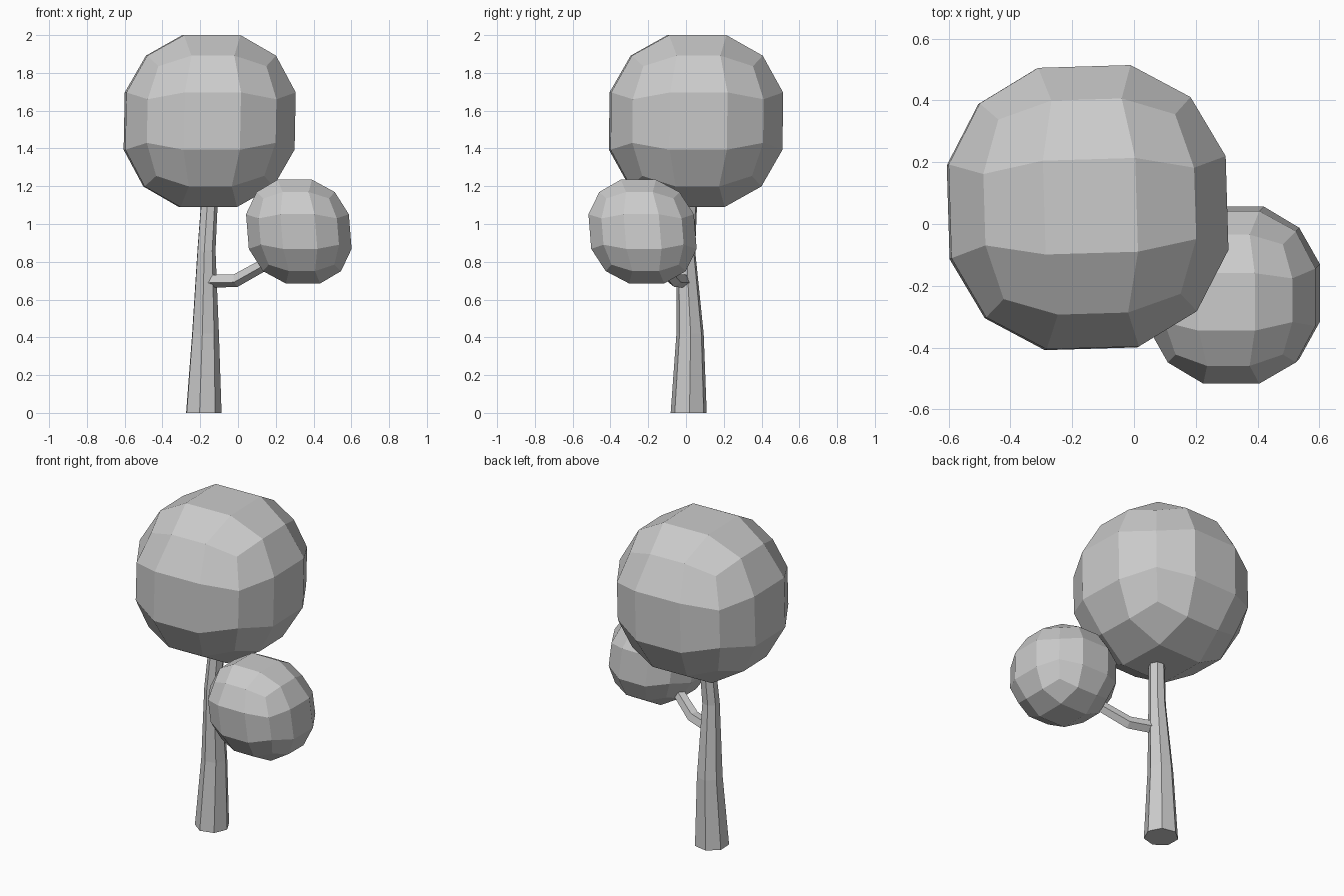
import bpy, bmesh, math
from mathutils import Vector

if "Cube" in bpy.data.objects:
    bpy.data.objects.remove(bpy.data.objects["Cube"])


def finish(name, bm):
    bmesh.ops.recalc_face_normals(bm, faces=bm.faces[:])
    mesh = bpy.data.meshes.new(name)
    bm.to_mesh(mesh)
    bm.free()
    obj = bpy.data.objects.new(name, mesh)
    bpy.context.collection.objects.link(obj)
    return obj


def leaf_ball(name, center, half, shear, twist=0.0):
    """Cube with 3x3 faces per side, rounded to a ball and slightly skewed."""
    bm = bmesh.new()
    bmesh.ops.create_cube(bm, size=2)
    bmesh.ops.subdivide_edges(bm, edges=bm.edges[:], cuts=2, use_grid_fill=True)
    for v in bm.verts:
        d = v.co.normalized() / 0.9045
        x = d.x * half[0] + shear[0] * d.z * half[2] - twist * d.y * half[1]
        y = d.y * half[1] + shear[1] * d.z * half[2] + twist * d.x * half[0]
        v.co = Vector(center) + Vector((x, y, d.z * half[2]))
    return finish(name, bm)


def limb(name, rings, sides, phase=0.0, upright=True):
    """Tapered faceted tube through (x, y, z, radius) rings."""
    bm = bmesh.new()
    pts = [Vector(r[:3]) for r in rings]
    loops = []
    for i, r in enumerate(rings):
        t = Vector((0, 0, 1))
        if not upright:
            a, b = pts[max(i - 1, 0)], pts[min(i + 1, len(pts) - 1)]
            t = (b - a).normalized()
        side = Vector((1, 0, 0)) if upright else t.cross(Vector((0, 0, 1))).normalized()
        up = t.cross(side)
        loop = []
        for k in range(sides):
            a = phase + 2 * math.pi * k / sides
            loop.append(bm.verts.new(pts[i] + r[3] * (math.cos(a) * side + math.sin(a) * up)))
        loops.append(loop)
    for lo, hi in zip(loops, loops[1:]):
        for k in range(sides):
            n = (k + 1) % sides
            bm.faces.new((lo[k], lo[n], hi[n], hi[k]))
    bm.faces.new(loops[0][::-1])
    bm.faces.new(loops[-1])
    return finish(name, bm)


# Trunk, seven-sided and gently bent
limb("trunk", [(-0.185, 0.015, 0, 0.098), (-0.175, 0.022, 0.42, 0.074),
               (-0.169, 0.0, 0.86, 0.050), (-0.153, 0.015, 1.12, 0.046),
               (-0.150, 0.02, 1.2, 0.044)], 7, math.radians(2))

# Side branch carrying the small crown
limb("branch", [(-0.17, 0.0, 0.70, 0.038), (-0.01, -0.06, 0.703, 0.037),
                (0.12, -0.12, 0.775, 0.034), (0.22, -0.17, 0.85, 0.03)],
     5, math.radians(18), upright=False)

# Leaf crowns
leaf_ball("large_crown", (-0.15, 0.053, 1.545), (0.448, 0.455, 0.455), (0.02, 0.01), 0.03)
leaf_ball("small_crown", (0.322, -0.230, 0.960), (0.272, 0.279, 0.275), (-0.08, -0.08))
